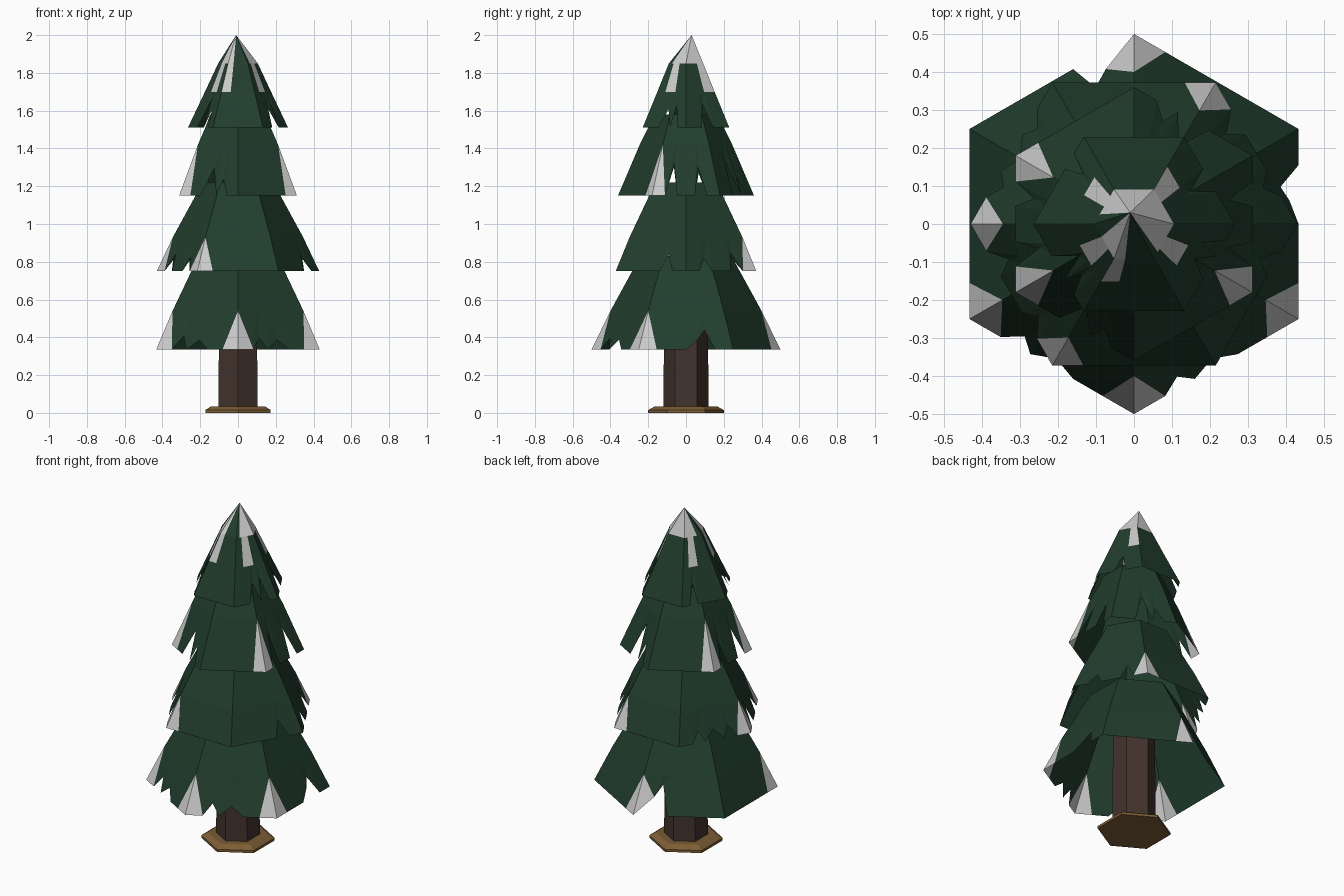
import bpy, bmesh, math, random
from math import cos, sin, radians, pi

if "Cube" in bpy.data.objects:
    bpy.data.objects.remove(bpy.data.objects["Cube"])

random.seed(7)


def material(name, rgb):
    m = bpy.data.materials.new(name)
    m.diffuse_color = (*rgb, 1)
    m.use_nodes = True
    m.node_tree.nodes["Principled BSDF"].inputs["Base Color"].default_value = m.diffuse_color
    return m


GREEN = material("needles", (0.015, 0.047, 0.026))
SNOW = material("snow", (0.6, 0.6, 0.6))
BARK = material("bark", (0.055, 0.033, 0.026))
WOOD = material("wood", (0.2, 0.11, 0.035))
STEPS = (0, 0.19, 0.28, 0.37, 0.5, 0.63, 0.72, 0.81)   # columns along a hexagon side
S = len(STEPS)
N = 6 * S


def finish(name, bm, mats):
    bmesh.ops.recalc_face_normals(bm, faces=bm.faces)
    me = bpy.data.meshes.new(name)
    bm.to_mesh(me)
    bm.free()
    for m in mats:
        me.materials.append(m)
    ob = bpy.data.objects.new(name, me)
    bpy.context.collection.objects.link(ob)
    return ob


def hex_point(i, turn):
    """Point on the unit hexagon outline for column i."""
    k, j = divmod(i % N, S)
    a, b = (radians(turn + 60 * (k + d)) for d in (0, 1))
    t = STEPS[j]
    return cos(a) * (1 - t) + cos(b) * t, sin(a) * (1 - t) + sin(b) * t


def azimuth(i, turn):
    x0, y0 = hex_point(i, turn)
    x1, y1 = hex_point(i + 1, turn)
    return math.degrees(math.atan2(y0 + y1, x0 + x1)) % 360


def tier(name, turn, rows, notches, snow_corners, apex=None, snow_arms=()):
    """Open hexagonal skirt: rows of (z, radius) from hem to top, notched hem."""
    bm = bmesh.new()
    (z0, r0), (z1, r1) = rows[:2]
    rings = []
    for n, (z, r) in enumerate(rows):
        ring = []
        for i in range(N):
            x, y = hex_point(i, turn)
            f = notches.get(i, 0) if n == 0 else 0
            rr = r + (r1 - r) * f * 1.1
            ring.append(bm.verts.new((x * rr, y * rr, z + (z1 - z0) * f)))
        rings.append(ring)
    for n in range(len(rings) - 1):
        lo, up = rings[n], rings[n + 1]
        for i in range(N):
            j = (i + 1) % N
            c = i if i % S == 0 else j        # diagonals run to the corner column
            d = j if c == i else i
            hem = bm.faces.new((lo[c], lo[d], up[c]))
            rest = bm.faces.new((lo[d], up[d], up[c]))
            if n == 0 and c % S == 0 and c // S in snow_corners:
                hem.material_index = 1
            if n == 1 and any(abs(azimuth(i, turn) - a) < 11 for a in snow_arms):
                hem.material_index = rest.material_index = 1
    # closed tip with a snow cap
    if apex:
        tip = bm.verts.new(apex)
        for i in range(N):
            f = bm.faces.new((rings[-1][i], rings[-1][(i + 1) % N], tip))
            ang = azimuth(i, turn)
            f.material_index = int(not (258 < ang < 308 or 165 < ang < 200))
    return finish(name, bm, (GREEN, SNOW))


def random_notches(skip, chance):
    """Ragged cuts in the hem, leaving some sides whole."""
    return {i: random.uniform(0.3, 0.75) for i in range(N)
            if i % S in (2, 4, 6) and i // S not in skip and random.random() < chance}


# needle tiers, bottom to top
tier("bottom_tier", 30, [(0.335, 0.5), (0.54, 0.4), (0.75, 0.285), (0.83, 0.24)],
     {9: 0.45, 10: 0.75, 26: 0.35, 28: 0.25, 34: 0.3, 36: 0.25, 45: 0.25, 46: 0.5},
     (1, 3, 4, 5))
tier("lower_middle_tier", 0, [(0.75, 0.43), (0.93, 0.345), (1.15, 0.225), (1.22, 0.19)],
     random_notches((1, 4), 0.6), (1, 3, 4))
tier("upper_middle_tier", 30, [(1.15, 0.36), (1.42, 0.245), (1.51, 0.2), (1.58, 0.17)],
     random_notches((1, 4), 0.4), (2, 3, 5))
tier("top_tier", 0, [(1.51, 0.265), (1.7, 0.175), (1.85, 0.105)],
     random_notches((1, 4), 0.4), (), (-0.01, 0.03, 2.0), (48, 140, 212, 247, 325))


def prism(name, rows, mat):
    """Six-sided solid from (z, radius) rows."""
    bm = bmesh.new()
    rings = [[bm.verts.new((r * cos(pi / 6 + k * pi / 3), r * sin(pi / 6 + k * pi / 3), z))
              for k in range(6)] for z, r in rows]
    for lo, up in zip(rings, rings[1:]):
        for k in range(6):
            j = (k + 1) % 6
            bm.faces.new((lo[k], lo[j], up[j], up[k]))
    bm.faces.new(rings[0][::-1])
    bm.faces.new(rings[-1])
    return finish(name, bm, (mat,))


# trunk and wooden foot
prism("trunk", [(0.02, 0.119), (0.8, 0.115)], BARK)
prism("foot", [(0, 0.2), (0.015, 0.2), (0.035, 0.165)], WOOD)
